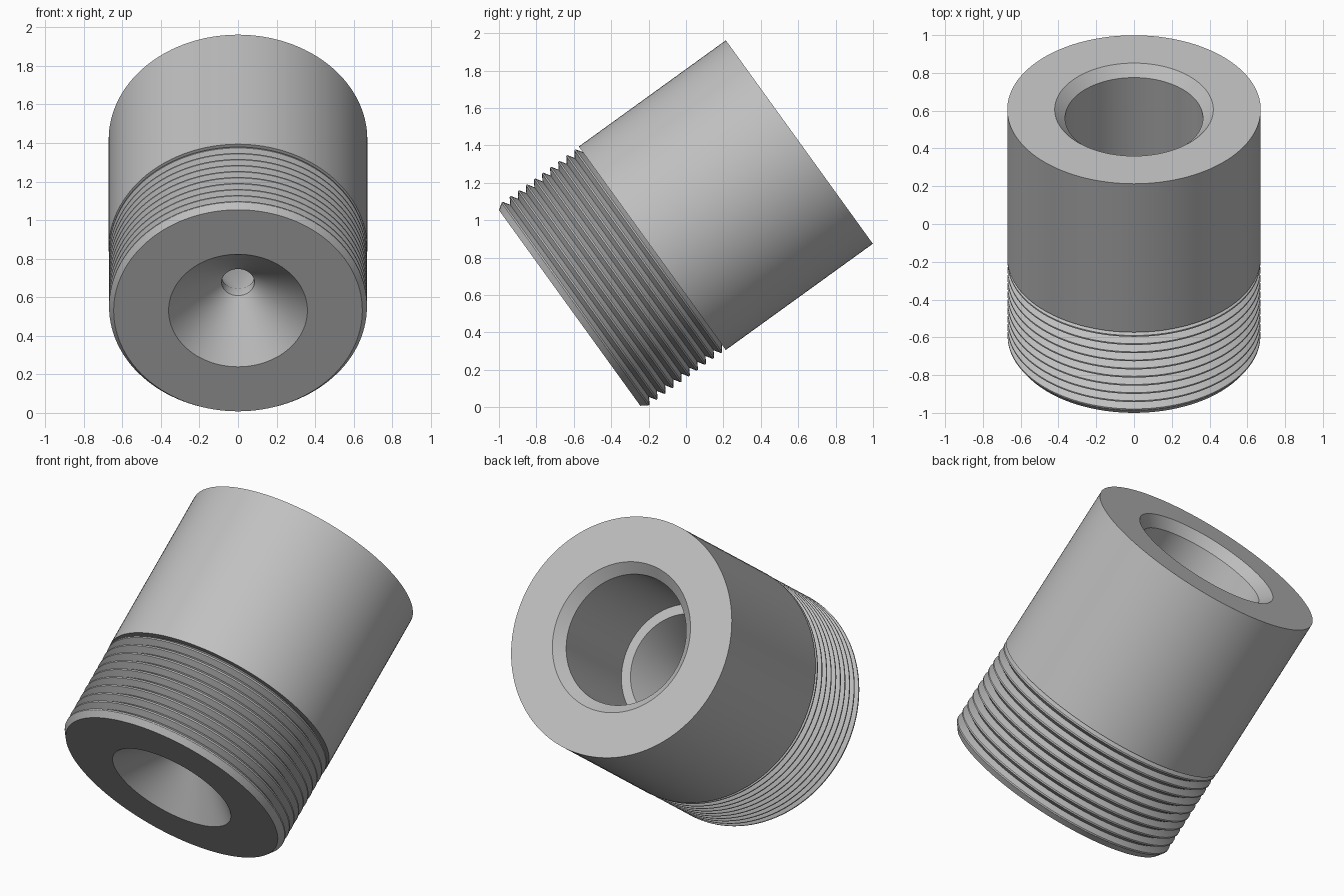
import bpy, bmesh, math
from mathutils import Matrix, Vector

if "Cube" in bpy.data.objects:
    bpy.data.objects.remove(bpy.data.objects["Cube"])

SEG = 128
TILT = math.radians(54.15)          # axis leans from +z towards +y
L, R, ROOT, SHOULDER = 1.515, 0.671, 0.634, 0.545
TEETH = 10

steel = bpy.data.materials.new("light_grey_metal")
steel.diffuse_color = (0.53, 0.53, 0.53, 1)
steel.use_nodes = True
steel.node_tree.nodes["Principled BSDF"].inputs["Base Color"].default_value = steel.diffuse_color

# Outer profile: chamfered threaded end, shoulder, plain barrel (radius, axial)
profile = [(0.36, 0), (0.645, 0)]
pitch = (SHOULDER - 0.012) / TEETH
for i in range(TEETH):
    a = 0.012 + i * pitch
    if i:
        profile.append((ROOT, a))
    profile += [(R - 0.002, a + pitch * 0.42), (R - 0.002, a + pitch * 0.58)]
profile += [(ROOT, SHOULDER), (R, SHOULDER), (R, L)]

# Inner profile: chamfered bore, ledge, tapered chamber, throat, front cone
profile += [(0.42, L), (0.365, L - 0.055), (0.365, 0.82),
            (0.31, 0.82), (0.085, 0.31), (0.085, 0.25)]

# Revolve the closed profile
bm = bmesh.new()
rings = []
for r, z in profile:
    rings.append([bm.verts.new((r * math.cos(2 * math.pi * k / SEG),
                                r * math.sin(2 * math.pi * k / SEG), z))
                  for k in range(SEG)])
for i, low in enumerate(rings):
    high = rings[(i + 1) % len(rings)]
    for k in range(SEG):
        n = (k + 1) % SEG
        bm.faces.new((low[k], low[n], high[n], high[k]))
bmesh.ops.recalc_face_normals(bm, faces=bm.faces[:])

# Tilt into its resting pose
bm.transform(Matrix.Translation(Vector((0, -0.622, 0.531)))
             @ Matrix.Rotation(-TILT, 4, 'X'))
mesh = bpy.data.meshes.new("threaded_nozzle")
bm.to_mesh(mesh)
bm.free()
mesh.materials.append(steel)
nozzle = bpy.data.objects.new("threaded_nozzle", mesh)
bpy.context.collection.objects.link(nozzle)
bpy.context.view_layer.objects.active = nozzle
nozzle.select_set(True)
bpy.ops.object.shade_smooth_by_angle(angle=math.radians(25))
